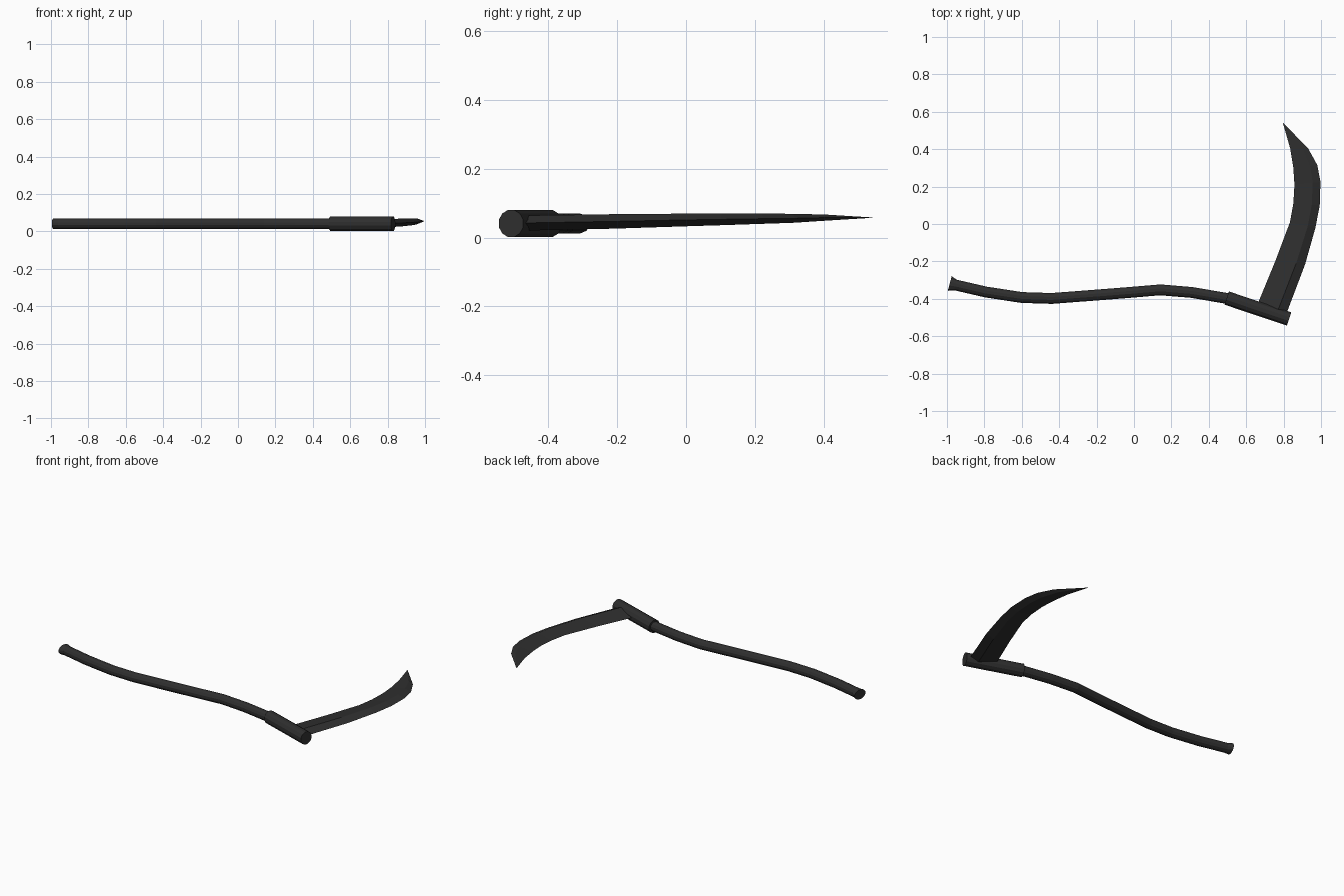
import bpy, bmesh, math
from mathutils import Vector

if "Cube" in bpy.data.objects:
    bpy.data.objects.remove(bpy.data.objects["Cube"])

# Single flat colour
mat = bpy.data.materials.new("charcoal")
mat.diffuse_color = (0.028, 0.028, 0.028, 1)
mat.use_nodes = True
mat.node_tree.nodes["Principled BSDF"].inputs["Base Color"].default_value = mat.diffuse_color


def loft(name, rings):
    """Skin closed rings of points, with capped ends."""
    bm = bmesh.new()
    loops = [[bm.verts.new(p) for p in ring] for ring in rings]
    n = len(loops[0])
    for a, b in zip(loops, loops[1:]):
        for i in range(n):
            j = (i + 1) % n
            bm.faces.new((a[i], a[j], b[j], b[i]))
    bm.faces.new(loops[0][::-1])
    bm.faces.new(loops[-1])
    bmesh.ops.recalc_face_normals(bm, faces=bm.faces[:])
    me = bpy.data.meshes.new(name)
    bm.to_mesh(me)
    bm.free()
    me.materials.append(mat)
    ob = bpy.data.objects.new(name, me)
    bpy.context.collection.objects.link(ob)
    return ob


def tube(name, path, sides, z):
    """Faceted rod along points (x, y, flat radius, vertical radius)."""
    rings = []
    for k, (x, y, rf, rv) in enumerate(path):
        a, b = path[max(k - 1, 0)], path[min(k + 1, len(path) - 1)]
        t = Vector((b[0] - a[0], b[1] - a[1], 0)).normalized()
        side = Vector((-t.y, t.x, 0))
        ring = []
        for i in range(sides):
            ang = 2 * math.pi * (i + 0.5) / sides
            ring.append(Vector((x, y, z)) + side * rf * math.cos(ang)
                        + Vector((0, 0, rv * math.sin(ang))))
        rings.append(ring)
    return loft(name, rings)


Z = 0.041
R = 0.030

# Curved wooden shaft with a flared butt
tube("shaft", [(-0.985, -0.318, 0.042, R), (-0.955, -0.326, R, R),
               (-0.79, -0.364, R, R), (-0.6, -0.393, R, R),
               (-0.44, -0.398, R, R), (-0.15, -0.376, R, R),
               (0.0, -0.364, R, R), (0.14, -0.352, R, R),
               (0.31, -0.366, R, R), (0.52, -0.402, R, R)], 12, Z)

# Thicker socket holding the blade
tube("socket", [(0.496, -0.396, 0.0385, 0.0405),
                (0.829, -0.508, 0.0385, 0.0405)], 12, Z)

# Curved blade: inner edge, outer edge, middle height, half thickness
stations = [((0.650, -0.455), (0.807, -0.500), 0.042, 0.022),
            ((0.755, -0.200), (0.915, -0.215), 0.047, 0.021),
            ((0.834, 0.010), (0.970, -0.020), 0.051, 0.0185),
            ((0.852, 0.110), (0.993, 0.100), 0.053, 0.017),
            ((0.858, 0.210), (0.997, 0.225), 0.055, 0.015),
            ((0.852, 0.300), (0.980, 0.315), 0.056, 0.013),
            ((0.835, 0.405), (0.932, 0.402), 0.058, 0.009),
            ((0.796, 0.540), (0.798, 0.541), 0.058, 0.0005)]
sections = []
for inner, outer, z, h in stations:
    a, b = Vector((*inner, z)), Vector((*outer, z))
    ridge = a.lerp(b, 0.7)
    up = Vector((0, 0, h))
    sections.append([a, ridge + up, b, ridge - up])
loft("blade", sections)
